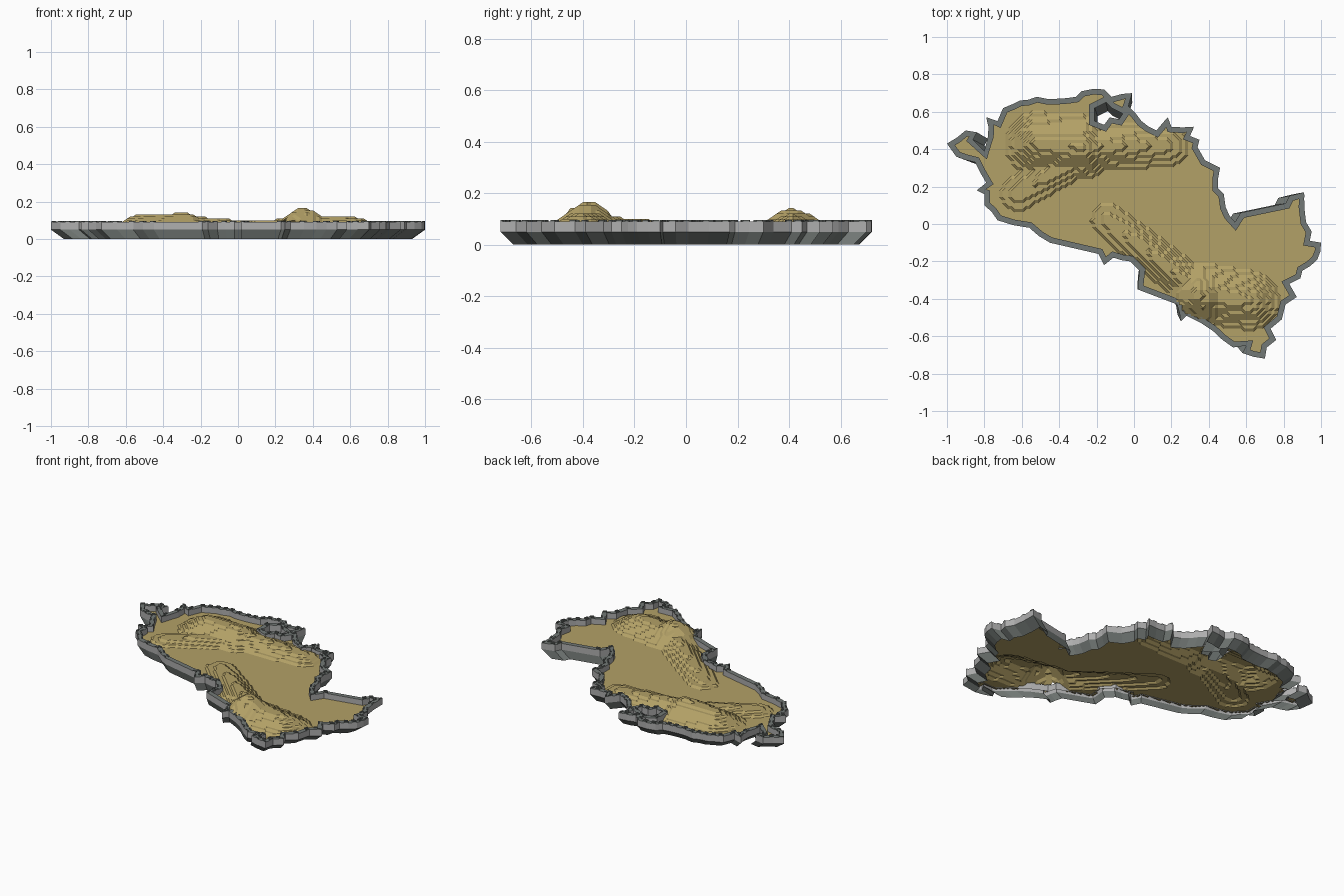
import bpy, bmesh, math, random
from mathutils import Vector

if "Cube" in bpy.data.objects:
    bpy.data.objects.remove(bpy.data.objects["Cube"])

random.seed(4)

def material(name, rgb):
    m = bpy.data.materials.new(name)
    m.diffuse_color = (*rgb, 1)
    m.use_nodes = True
    m.node_tree.nodes["Principled BSDF"].inputs["Base Color"].default_value = m.diffuse_color
    return m

SAND = material("sand", (0.45, 0.355, 0.135))
PALE = material("pale rock", (0.42, 0.42, 0.42))
DARK = material("dark rock", (0.17, 0.19, 0.18))

BASE, LIP, TOP, WIDTH, TAPER = 0.055, 0.05, 0.09, 0.03, 0.93

# Coastline in hundredths, clockwise from the western tip
COAST = [(-100,43),(-90,50),(-84,49),(-86,45),(-80,39),(-78,47),(-79,57),(-73,55),(-70,62),(-61,66),
         (-52,68),(-40,67),(-31,68),(-28,71),(-16,72),(-12,68),(-1,70),(-3,63),(4,55),(12,50),
         (18,57),(20,52),(32,52),(30,47),(35,45),(34,41),(38,34),(46,30),(45,19),(48,16),
         (49,9),(54,1),(57,6),(81,11),(83,15),(91,17),(92,1),(95,-4),(94,-9),(100,-10),
         (98,-19),(90,-25),(89,-29),(83,-32),(87,-39),(81,-43),(79,-51),(73,-56),(76,-62),(71,-66),
         (70,-72),(58,-69),(60,-65),(53,-66),(42,-57),(28,-49),(25,-52),(23,-43),(2,-35),(3,-25),
         (-2,-20),(-11,-18),(-16,-22),(-19,-16),(-45,-10),(-56,-2),(-73,2),(-80,10),(-80,16),(-84,18),
         (-79,22),(-85,33),(-95,36)]
# Sink hole, anticlockwise so that its wall grows outwards
HOLE = [(-21,62),(-21,55),(-16,53),(-13,57),(-8,56),(-6,59),(-12,62),(-15,65)]

def jagged(points):
    """Break medium length edges with a small kink."""
    pts = [Vector((x / 100, y / 100)) for x, y in points]
    out = []
    for a, b in zip(pts, pts[1:] + pts[:1]):
        out.append(a)
        d = b - a
        if 0.09 < d.length < 0.22:
            out.append((a + b) / 2 + Vector((-d.y, d.x)).normalized() * random.uniform(-0.008, 0.008))
    return out

def offset(pts, dist):
    """Move a loop to the right of its direction, with clamped mitres."""
    out = []
    for i, p in enumerate(pts):
        d1 = (p - pts[i - 1]).normalized()
        d2 = (pts[(i + 1) % len(pts)] - p).normalized()
        n1, n2 = Vector((d1.y, -d1.x)), Vector((d2.y, -d2.x))
        m = n1 + n2
        m = m.normalized() if m.length > 1e-4 else n1
        out.append(p + m * dist / max(m.dot(n1), 0.65))
    return out

def inside(p, poly):
    hit = False
    for a, b in zip(poly, poly[1:] + poly[:1]):
        if (a.y > p.y) != (b.y > p.y) and p.x < (b.x - a.x) * (p.y - a.y) / (b.y - a.y) + a.x:
            hit = not hit
    return hit

def make_object(name, bm, mats):
    me = bpy.data.meshes.new(name)
    bm.to_mesh(me)
    bm.free()
    for m in mats:
        me.materials.append(m)
    ob = bpy.data.objects.new(name, me)
    bpy.context.collection.objects.link(ob)
    return ob

def rock_wall(name, outer):
    """Tapered dark skirt, pale upright band, dark cap and pale inner face."""
    inner = offset(outer, WIDTH)
    bm = bmesh.new()
    loops = []
    for pts, z, s in ((outer, 0, TAPER), (outer, LIP, 1), (outer, TOP, 1),
                      (inner, TOP, 1), (inner, LIP, 1)):
        loops.append([bm.verts.new((p.x * s, p.y * s, z)) for p in pts])
    n = len(outer)
    for (lo, hi), mat in zip(zip(loops, loops[1:]), (1, 0, 1, 0)):
        for i in range(n):
            j = (i + 1) % n
            f = bm.faces.new((lo[i], hi[i], hi[j], lo[j]))
            f.material_index = mat
    # Small dark stones standing along both edges of the cap
    for ring in (offset(outer, 0.004), offset(outer, WIDTH - 0.004)):
        for a, b in zip(ring, ring[1:] + ring[:1]):
            d = b - a
            if d.length < 0.012:
                continue
            u = d.normalized() * min(0.012, d.length * 0.3)
            v = Vector((-d.y, d.x)).normalized() * 0.004
            c = a + u
            quad = [c - u - v, c + u - v, c + u + v, c - u + v]
            low = [bm.verts.new((q.x, q.y, TOP)) for q in quad]
            high = [bm.verts.new((q.x, q.y, TOP + 0.006)) for q in quad]
            faces = [bm.faces.new(high)]
            for i in range(4):
                j = (i + 1) % 4
                faces.append(bm.faces.new((low[i], low[j], high[j], high[i])))
            for f in faces:
                f.material_index = 1
    return make_object(name, bm, (PALE, DARK))

coast = jagged(COAST)
hole = [Vector((x / 100, y / 100)) for x, y in HOLE]
rock_wall("coast_wall", coast)
rock_wall("sink_hole_wall", hole)

# Ridges: start, end, start height, end height, radius
RIDGES = [((-0.52, 0.43), (-0.28, 0.41), 0.075, 0.085, 0.20),
          ((-0.28, 0.41), (0.18, 0.42), 0.07, 0.03, 0.15),
          ((-0.62, 0.16), (-0.35, 0.33), 0.022, 0.04, 0.13),
          ((0.34, -0.38), (0.37, -0.39), 0.112, 0.105, 0.19),
          ((0.36, -0.37), (0.62, -0.41), 0.075, 0.062, 0.19),
          ((-0.14, 0.02), (0.32, -0.34), 0.02, 0.06, 0.13)]

def height(p):
    best = 0
    for a, b, ha, hb, r in RIDGES:
        a, b = Vector(a), Vector(b)
        t = max(0, min(1, (p - a).dot(b - a) / (b - a).length_squared))
        d = (p - a.lerp(b, t)).length
        if d < r:
            best = max(best, (ha + (hb - ha) * t) * 0.5 * (1 + math.cos(math.pi * d / r)))
    return BASE + round(best / 0.011) * 0.011

# Terraced sand: grid cells kept where they lie within the wall centre lines
land = offset(coast, WIDTH / 2)
pit = offset(hole, WIDTH / 2)
STEP = 0.016
NX, NY = int(1.02 / STEP), int(0.74 / STEP)
bm = bmesh.new()
grid = {}

def vert(i, j):
    if (i, j) not in grid:
        p = Vector((i * STEP, j * STEP))
        grid[i, j] = bm.verts.new((p.x, p.y, height(p)))
    return grid[i, j]

for i in range(-NX, NX):
    for j in range(-NY, NY):
        c = Vector(((i + 0.5) * STEP, (j + 0.5) * STEP))
        if inside(c, land) and not inside(c, pit):
            bm.faces.new((vert(i, j), vert(i + 1, j), vert(i + 1, j + 1), vert(i, j + 1)))
bmesh.ops.triangulate(bm, faces=bm.faces[:])
make_object("sand_terrain", bm, (SAND,))
